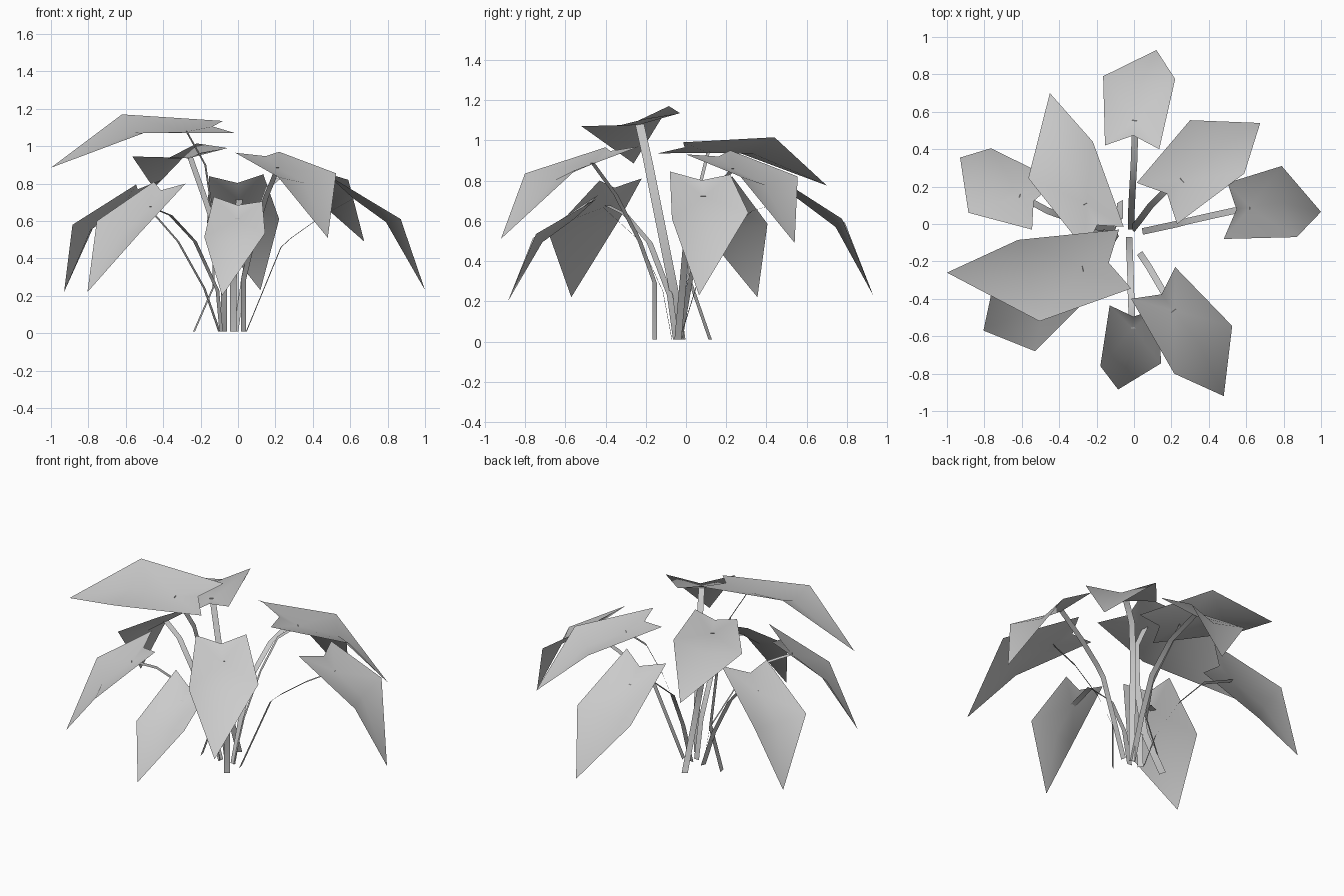
import bpy
import bmesh
from mathutils import Vector

cube = bpy.data.objects.get("Cube")
if cube:
    bpy.data.objects.remove(cube, do_unlink=True)

UP = Vector((0, 0, 1))


def make_material(name, colour):
    mat = bpy.data.materials.new(name)
    mat.use_nodes = True
    mat.diffuse_color = colour
    mat.node_tree.nodes["Principled BSDF"].inputs["Base Color"].default_value = colour
    return mat


grey = make_material("plain grey", (0.6, 0.6, 0.6, 1))


def make_object(name, points, faces):
    """Turn points and index faces into a smooth sheet that faces upwards."""
    bm = bmesh.new()
    verts = [bm.verts.new(p) for p in points]
    for face in faces:
        bm.faces.new([verts[i] for i in face])
    bm.normal_update()
    if sum(f.normal.z * f.calc_area() for f in bm.faces) < 0:
        bmesh.ops.reverse_faces(bm, faces=bm.faces[:])
    for f in bm.faces:
        f.smooth = True
    mesh = bpy.data.meshes.new(name)
    bm.to_mesh(mesh)
    bm.free()
    mesh.materials.append(grey)
    obj = bpy.data.objects.new(name, mesh)
    bpy.context.collection.objects.link(obj)


def add_stem(name, path, outward, width):
    """Flat bent ribbon, its width set across the growth direction."""
    across = outward.cross(UP).normalized() * width / 2
    points = []
    for p in path:
        points += [p - across, p + across]
    faces = [(2 * i, 2 * i + 1, 2 * i + 3, 2 * i + 2) for i in range(len(path) - 1)]
    make_object(name + "_stem", points, faces)


def add_leaf(name, tip, sides, lobes, stem, width=0.035):
    """Notched leaf folded along a sunken midrib, on its own stem."""
    tip = Vector(tip)
    side_a, side_b = map(Vector, sides)
    lobe_a, lobe_b = map(Vector, lobes)
    back = (lobe_a + lobe_b) / 2
    front = (side_a + side_b) / 2
    notch = back.lerp(front, 0.17)
    normal = (side_a - side_b).cross(tip - notch).normalized()
    if normal.z < 0:
        normal.negate()
    joint = back.lerp(front, 0.46) - normal * 0.035
    rib = front - normal * 0.05
    points = [joint, notch, lobe_a, side_a, side_b, lobe_b, tip, rib]
    faces = [(0, 1, 2), (0, 2, 3, 7), (0, 7, 4, 5), (0, 5, 1), (3, 6, 7), (7, 6, 4)]
    make_object(name + "_leaf", points, faces)
    # The stem end just pierces the blade
    path = [Vector(p) for p in stem] + [joint + UP * 0.004]
    add_stem(name, path, front - back, width)


# Lower ring of drooping leaves
add_leaf("left", (1, .065, .23),
         [(.79, .31, .64), (.87, -.07, .61)],
         [(.5, .22, .83), (.48, -.08, .845)],
         [(.045, -.04, .01), (.23, 0, .46), (.285, .015, .51), (.44, .05, .62)])
add_leaf("back", (.12, .93, .23),
         [(-.165, .79, .59), (.22, .775, .61)],
         [(-.155, .42, .84), (.135, .4, .85)],
         [(-.015, -.03, .01), (-.015, .05, .27), (-.01, .15, .5), (0, .33, .65)])
add_leaf("right", (-.93, .355, .22),
         [(-.885, .06, .58), (-.765, .405, .585)],
         [(-.545, -.03, .795), (-.41, .23, .82)],
         [(-.1, -.03, .01), (-.18, -.02, .24), (-.32, .02, .49), (-.46, .07, .65)])
add_leaf("front_right", (-.805, -.57, .22),
         [(-.53, -.68, .53), (-.755, -.335, .6)],
         [(-.28, -.43, .8), (-.45, -.22, .81)],
         [(-.09, -.05, .01), (-.11, -.08, .23), (-.23, -.18, .49), (-.36, -.3, .63)])
add_leaf("front", (-.085, -.885, .2),
         [(.145, -.745, .535), (-.18, -.76, .515)],
         [(.13, -.45, .705), (-.13, -.435, .73)],
         [(-.025, -.07, .01), (-.025, -.115, .25), (-.02, -.23, .5), (-.015, -.41, .665)])

# Middle leaves
add_leaf("back_left", (.675, .54, .49),
         [(.3, .555, .82), (.59, .27, .82)],
         [(.015, .22, .95), (.23, 0, .93)],
         [(-.01, -.03, .01), (.03, .02, .3), (.09, .1, .58), (.16, .17, .78)])
add_leaf("front_left", (.48, -.92, .51),
         [(.525, -.545, .855), (.215, -.8, .835)],
         [(.22, -.23, .97), (-.015, -.4, .965)],
         [(.03, -.155, .01), (.03, -.155, .29), (.08, -.23, .5), (.15, -.35, .73)])

# Upper leaves, whose stems start outside the clump and lean in
add_leaf("back_right", (-.45, .7, .775),
         [(-.565, .245, .945), (-.22, .44, 1.015)],
         [(-.26, -.14, .935), (-.055, -.015, .99)],
         [(-.075, .12, .01), (-.075, .02, .3), (-.12, .02, .55), (-.17, .05, .7)])
add_leaf("top", (-1, -.26, .885),
         [(-.505, -.52, 1.07), (-.62, -.085, 1.17)],
         [(-.015, -.345, 1.07), (-.08, -.03, 1.135)],
         [(-.235, -.025, .01), (-.13, -.06, .25), (-.13, -.13, .6), (-.175, -.19, .9)],
         0.046)
